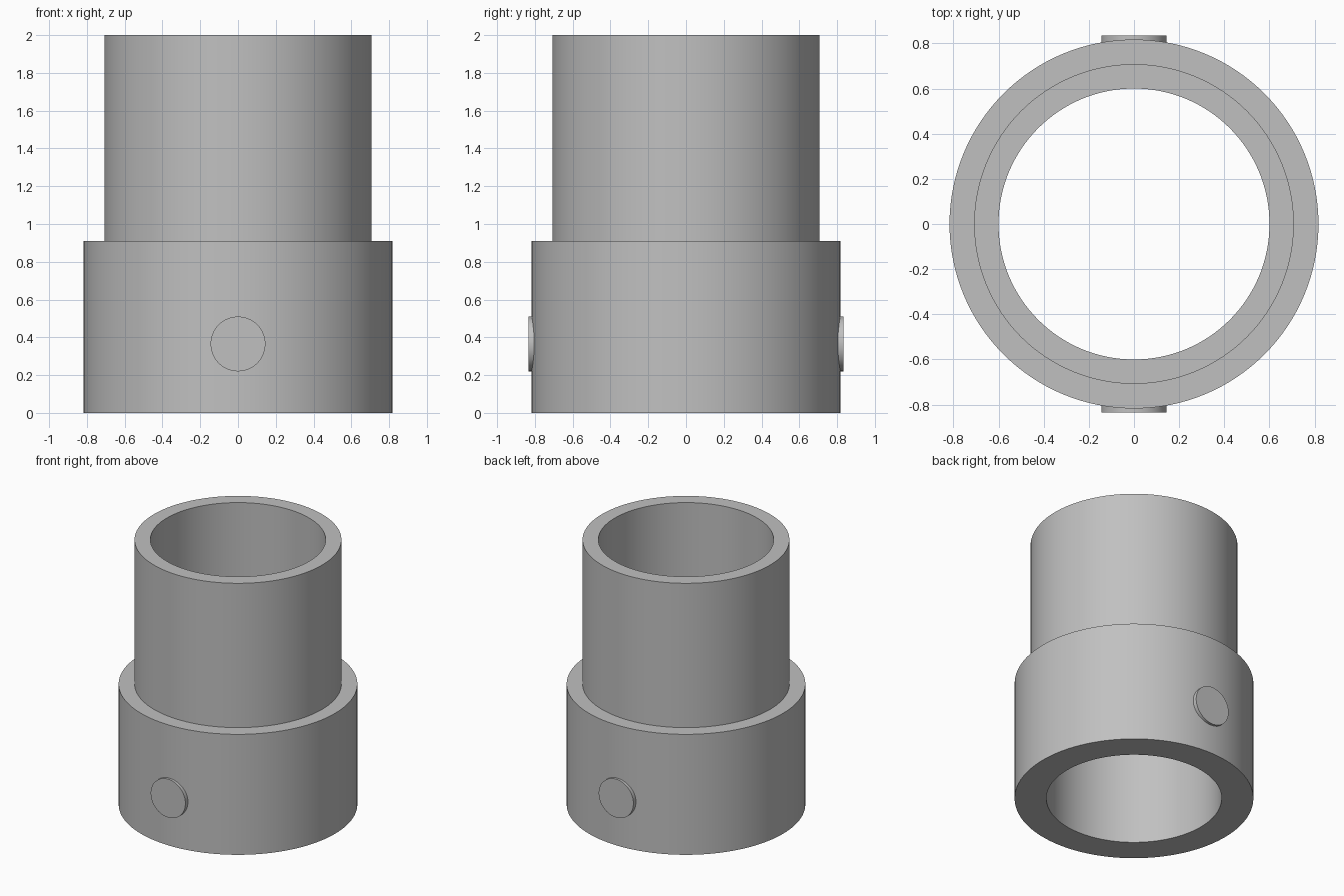
import bpy, bmesh, math
from mathutils import Matrix

cube = bpy.data.objects.get("Cube")
if cube:
    bpy.data.objects.remove(cube, do_unlink=True)

SEGMENTS = 128
grey = bpy.data.materials.new("plain_grey")
grey.use_nodes = True
colour = (0.53, 0.53, 0.53, 1)
grey.diffuse_color = colour
grey.node_tree.nodes["Principled BSDF"].inputs["Base Color"].default_value = colour


def finish(name, bm):
    """Turn a bmesh into a smooth, sharp-edged grey object."""
    bmesh.ops.recalc_face_normals(bm, faces=bm.faces)
    mesh = bpy.data.meshes.new(name)
    bm.to_mesh(mesh)
    bm.free()
    mesh.materials.append(grey)
    obj = bpy.data.objects.new(name, mesh)
    bpy.context.collection.objects.link(obj)
    bpy.ops.object.select_all(action="DESELECT")
    obj.select_set(True)
    bpy.context.view_layer.objects.active = obj
    bpy.ops.object.shade_smooth_by_angle(angle=math.radians(30))
    return obj


# Stepped sleeve: closed wall profile (radius, height) spun around z
BORE, NECK, COLLAR = 0.60, 0.708, 0.817
STEP, TOP = 0.91, 2.0
profile = [(BORE, 0), (COLLAR, 0), (COLLAR, STEP), (NECK, STEP), (NECK, TOP), (BORE, TOP)]
bm = bmesh.new()
verts = [bm.verts.new((r, 0, z)) for r, z in profile]
edges = [bm.edges.new((a, b)) for a, b in zip(verts, verts[1:] + verts[:1])]
bmesh.ops.spin(bm, geom=verts + edges, cent=(0, 0, 0), axis=(0, 0, 1),
               angle=math.tau, steps=SEGMENTS, use_merge=True)
bmesh.ops.remove_doubles(bm, verts=bm.verts, dist=0.0001)
finish("stepped_sleeve", bm)

# Round pins set into the front and back of the collar
PIN_RADIUS, PIN_HEIGHT, PIN_FACE, PIN_ROOT = 0.145, 0.365, 0.835, 0.70
for name, side in (("front_pin", -1), ("back_pin", 1)):
    bm = bmesh.new()
    place = (Matrix.Translation((0, side * (PIN_FACE + PIN_ROOT) / 2, PIN_HEIGHT))
             @ Matrix.Rotation(math.pi / 2, 4, "X"))
    bmesh.ops.create_cone(bm, cap_ends=True, segments=64, radius1=PIN_RADIUS,
                          radius2=PIN_RADIUS, depth=PIN_FACE - PIN_ROOT, matrix=place)
    finish(name, bm)
